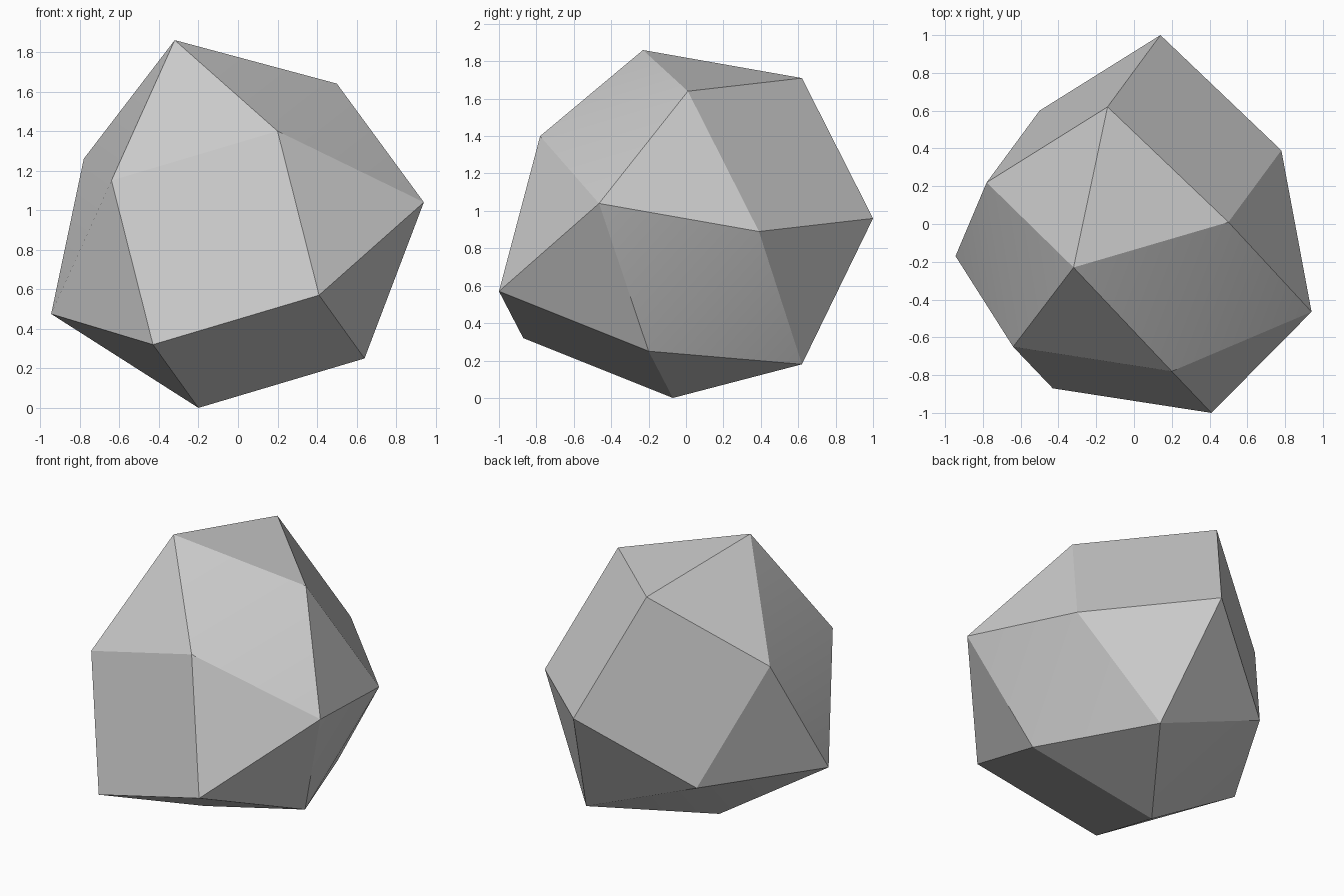
import bpy, bmesh, math
from mathutils import Vector

cube = bpy.data.objects.get("Cube")
if cube:
    bpy.data.objects.remove(cube, do_unlink=True)

grey = bpy.data.materials.new("stone grey")
grey.use_nodes = True
colour = (0.6, 0.6, 0.6, 1)
grey.diffuse_color = colour
grey.node_tree.nodes["Principled BSDF"].inputs["Base Color"].default_value = colour


def wedge(ridge_a, ridge_b, side_1, side_2):
    """Two squares that share a ridge: the ridge ends, then each far edge."""
    a, b = Vector(ridge_a), Vector(ridge_b)
    pts = [a, b]
    for side in (side_1, side_2):
        s = Vector(side)
        pts += [s, s + b - a]
    return pts


# lower front wedge and upper back wedge
points = wedge((-.43, -.87, .32), (.41, -1, .57), (-.64, -.65, 1.15), (-.2, -.07, 0))
points += wedge((-.14, .62, 1.71), (.14, 1, .96), (.5, .01, 1.64), (-.78, .22, 1.26))
# corners of the triangle belt between them
points += [Vector(p) for p in ((-.32, -.23, 1.86), (.94, -.465, 1.04),
                               (-.945, -.17, .475), (.31, .62, .18))]

# faceted body
bm = bmesh.new()
for p in points:
    bm.verts.new(p)
bmesh.ops.convex_hull(bm, input=bm.verts)
bmesh.ops.dissolve_limit(bm, angle_limit=math.radians(4), verts=bm.verts, edges=bm.edges)
bmesh.ops.recalc_face_normals(bm, faces=bm.faces)
mesh = bpy.data.meshes.new("faceted_solid")
bm.to_mesh(mesh)
bm.free()
mesh.materials.append(grey)
solid = bpy.data.objects.new("faceted_solid", mesh)
bpy.context.collection.objects.link(solid)

# soften only the shallowest edges
bpy.ops.object.select_all(action='DESELECT')
solid.select_set(True)
bpy.context.view_layer.objects.active = solid
bpy.ops.object.shade_smooth_by_angle(angle=math.radians(20))
